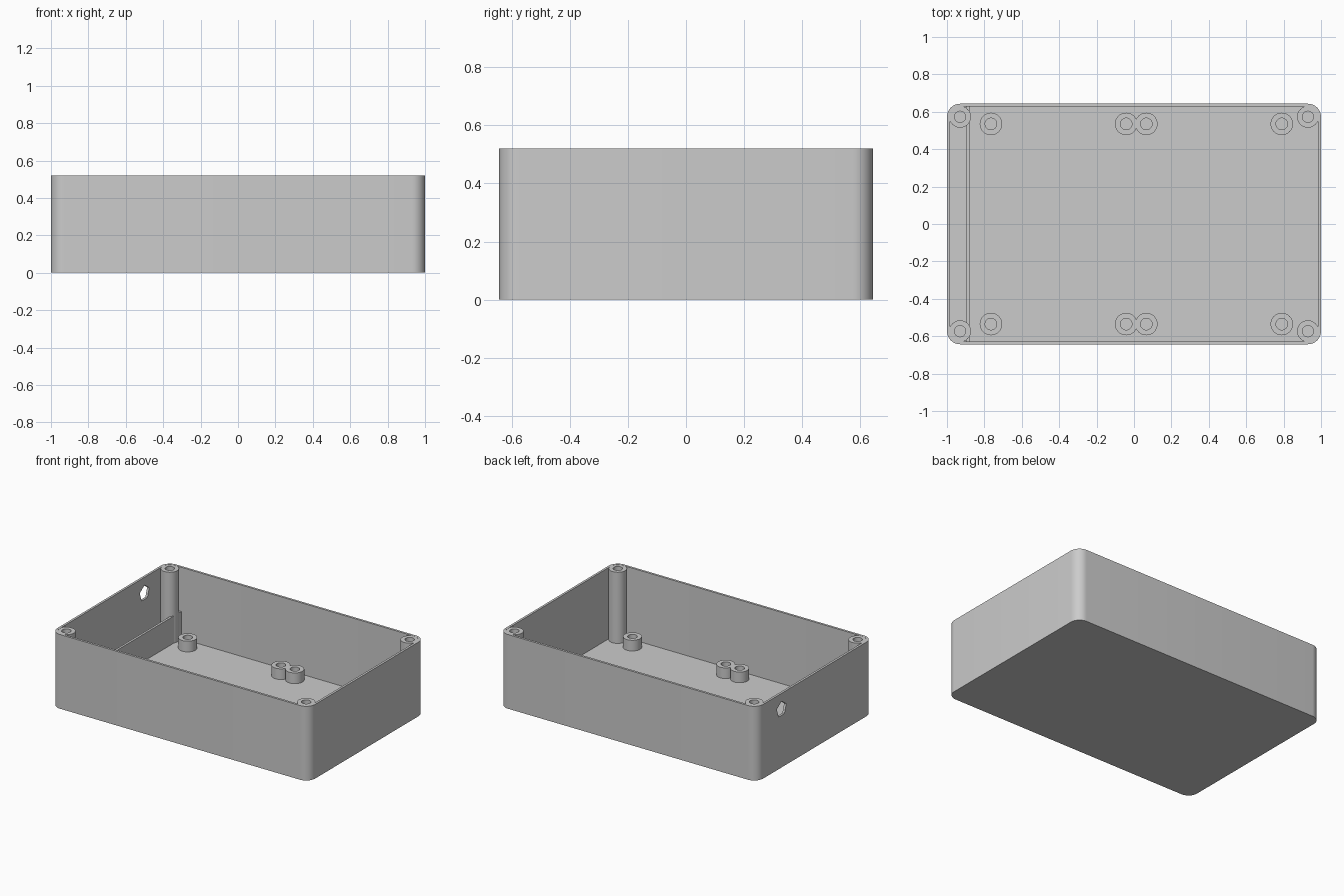
import bpy
import bmesh
from math import cos, sin, pi, radians

cube = bpy.data.objects.get("Cube")
if cube:
    bpy.data.objects.remove(cube, do_unlink=True)

HEIGHT, FLOOR, WALL = 0.52, 0.02, 0.016
HALF_X, HALF_Y, CORNER = 1.0, 0.643, 0.07

grey = bpy.data.materials.new("light grey plastic")
grey.use_nodes = True
colour = (0.6, 0.6, 0.6, 1)
grey.diffuse_color = colour
grey.node_tree.nodes["Principled BSDF"].inputs["Base Color"].default_value = colour


def finish(bm, name):
    bmesh.ops.recalc_face_normals(bm, faces=bm.faces)
    mesh = bpy.data.meshes.new(name)
    bm.to_mesh(mesh)
    bm.free()
    mesh.materials.append(grey)
    obj = bpy.data.objects.new(name, mesh)
    bpy.context.collection.objects.link(obj)
    return obj


def smooth(obj):
    bpy.ops.object.select_all(action="DESELECT")
    obj.select_set(True)
    bpy.context.view_layer.objects.active = obj
    bpy.ops.object.shade_smooth_by_angle(angle=radians(30))


def bridge(bm, a, b):
    n = len(a)
    for i in range(n):
        j = (i + 1) % n
        bm.faces.new((a[i], a[j], b[j], b[i]))


def rounded_ring(bm, inset, z, steps=10):
    """Rounded rectangle of vertices, inset from the outer outline."""
    ring = []
    r = CORNER - inset
    for k, (sx, sy) in enumerate(((1, 1), (-1, 1), (-1, -1), (1, -1))):
        for i in range(steps + 1):
            t = (k + i / steps) * pi / 2
            ring.append(bm.verts.new((sx * (HALF_X - CORNER) + r * cos(t),
                                      sy * (HALF_Y - CORNER) + r * sin(t), z)))
    return ring


def tube(name, x, y, z0, z1, radius, bore, sides=32):
    """Upright boss with a screw hole open at the top."""
    bm = bmesh.new()
    rings = []
    for r, z in ((radius, z0), (radius, z1), (bore, z1), (bore, z0)):
        rings.append([bm.verts.new((x + r * cos(2 * pi * i / sides),
                                    y + r * sin(2 * pi * i / sides), z))
                      for i in range(sides)])
    for a, b in zip(rings, rings[1:] + rings[:1]):
        bridge(bm, a, b)
    smooth(finish(bm, name))


# Open box: outer wall, rim, inner wall and floor
bm = bmesh.new()
rings = [rounded_ring(bm, inset, z) for inset, z in
         ((0, 0), (0, HEIGHT), (WALL, HEIGHT), (WALL, FLOOR))]
for a, b in zip(rings, rings[1:]):
    bridge(bm, a, b)
bm.faces.new(rings[0])
bm.faces.new(rings[-1])
box = finish(bm, "box_shell")

# Five-sided cable hole through the right wall
bm = bmesh.new()
ends = [[bm.verts.new((x, 0.37 + 0.055 * sin(2 * pi * i / 5),
                       0.41 + 0.055 * cos(2 * pi * i / 5))) for i in range(5)]
        for x in (-1.1, -0.92)]
bridge(bm, *ends)
for end in ends:
    bm.faces.new(end)
cutter = finish(bm, "cable_hole_cutter")
cutter.hide_render = True
cut = box.modifiers.new("cable_hole", "BOOLEAN")
cut.object = cutter
cut.solver = "EXACT"
bpy.ops.object.select_all(action="DESELECT")
box.select_set(True)
bpy.context.view_layer.objects.active = box
bpy.ops.object.modifier_apply(modifier=cut.name)
bpy.data.objects.remove(cutter, do_unlink=True)
smooth(box)

# Low divider near the right wall
bm = bmesh.new()
bmesh.ops.create_cube(bm, size=1)
for v in bm.verts:
    v.co = (-0.887 + v.co.x * 0.016, v.co.y * 2 * (HALF_Y - WALL / 2),
            FLOOR / 2 + (v.co.z + 0.5) * 0.2)
finish(bm, "divider")

for sy, side in ((-1, "front"), (1, "back")):
    # Full-height lid screw posts in the corners
    for sx, end in ((-1, "right"), (1, "left")):
        tube(f"{side}_{end}_screw_post", sx * (HALF_X - CORNER),
             sy * (HALF_Y - CORNER), FLOOR / 2, HEIGHT - 0.001, 0.058, 0.03)
    # Short board standoffs on the floor
    for i, x in enumerate((-0.765, -0.042, 0.066, 0.79)):
        tube(f"{side}_standoff_{i + 1}", x, sy * 0.535, FLOOR / 2, 0.095, 0.06, 0.031)
